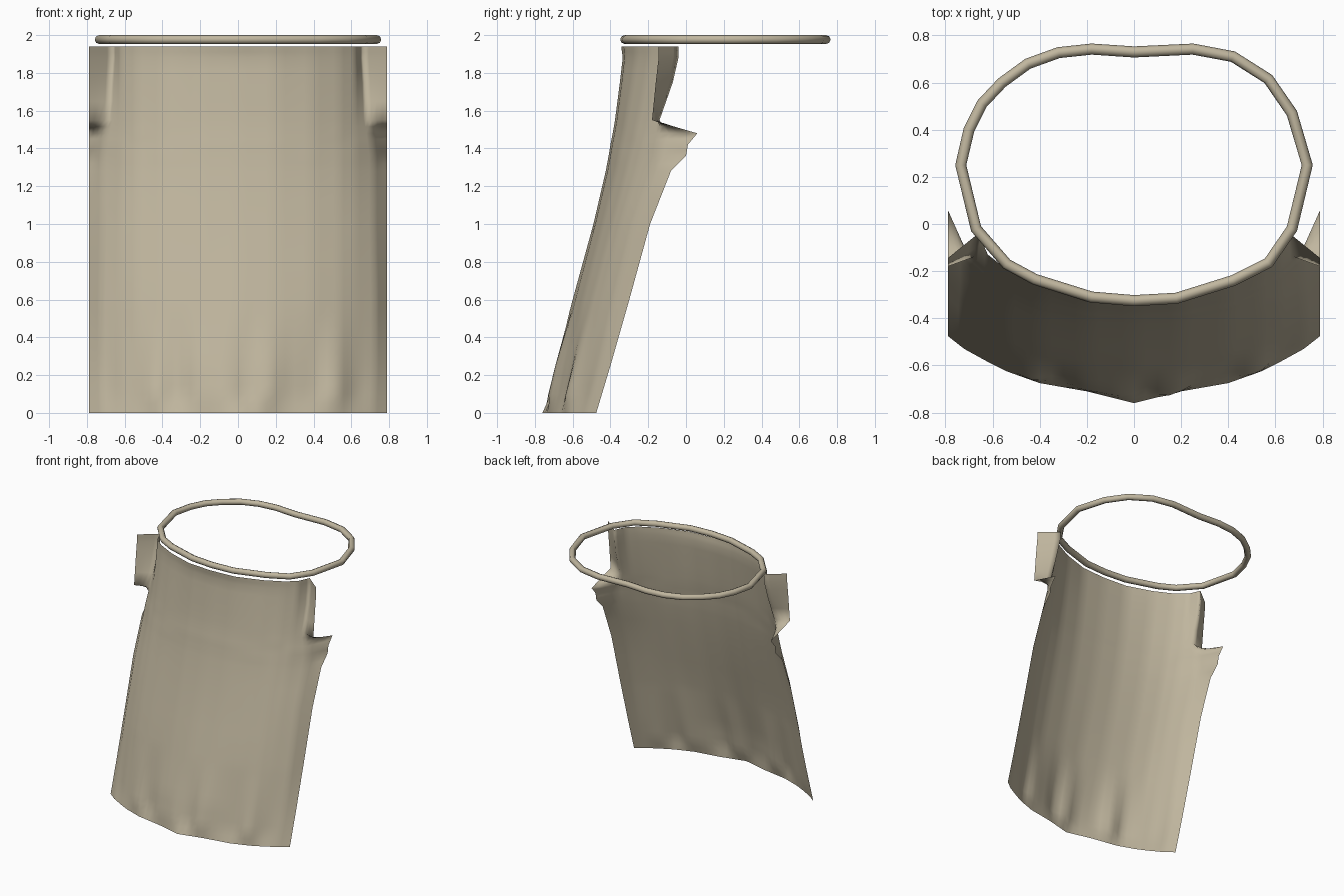
import bpy, math

if "Cube" in bpy.data.objects:
    bpy.data.objects.remove(bpy.data.objects["Cube"])

cloth_mat = bpy.data.materials.new("beige_cloth")
cloth_mat.diffuse_color = (0.53, 0.47, 0.345, 1)
cloth_mat.use_nodes = True
cloth_mat.node_tree.nodes["Principled BSDF"].inputs["Base Color"].default_value = cloth_mat.diffuse_color


def lerp(a, b, t):
    return a + (b - a) * t


# Half cross-sections of the hanging cloth: z, fold x, then y per column
COLS = [0, 0.2, 0.4, 0.54, 0.62]
ROWS = [
    (0.00, 0.72, -.760, -.710, -.675, -.625, -.585, -.530, -.475),
    (0.25, 0.73, -.695, -.670, -.620, -.570, -.530, -.460, -.400),
    (0.60, 0.73, -.600, -.585, -.545, -.495, -.450, -.380, -.300),
    (1.00, 0.72, -.490, -.480, -.440, -.390, -.350, -.280, -.190),
    (1.28, 0.72, -.425, -.415, -.370, -.315, -.265, -.180, -.080),
    (1.36, 0.72, -.410, -.400, -.355, -.295, -.245, -.155, 0.000),
    (1.42, 0.71, -.400, -.390, -.342, -.280, -.230, -.150, 0.010),
    (1.48, 0.70, -.388, -.378, -.330, -.268, -.212, -.140, 0.060),
    (1.55, 0.68, -.376, -.366, -.318, -.252, -.195, -.140, -.180),
    (1.75, 0.67, -.350, -.340, -.285, -.215, -.155, -.070, -.160),
    (1.88, 0.66, -.335, -.325, -.265, -.195, -.135, -.040, -.145),
    (1.94, 0.66, -.343, -.330, -.265, -.193, -.130, -.040, -.145),
]


def pleat(x, z):
    """Soft vertical folds that fade out above the hem."""
    fade = max(0, 1 - z / 0.55) * min(1, z / 0.1)
    edge = max(0, 1 - (abs(x) / 0.78) ** 4)
    return 0.022 * fade * edge * (math.sin(19 * x + 1.2) + 0.5 * math.sin(33 * x))


def section(row):
    """Full mirrored cross-section, subdivided between its columns."""
    z, fold, *ys = row
    half = list(zip(COLS + [fold, 0.79], ys))
    full = [(-x, y) for x, y in reversed(half[1:])] + half
    pts = []
    for (x0, y0), (x1, y1) in zip(full, full[1:]):
        for k in range(4):
            x = lerp(x0, x1, k / 4)
            pts.append((x, lerp(y0, y1, k / 4) + pleat(x, z), z))
    pts.append((*full[-1], z))
    return pts


# Cloth sheet lofted through the sections
sections = []
for low, high in zip(ROWS, ROWS[1:]):
    steps = 5 if low[0] < 0.6 else 2
    for k in range(steps):
        sections.append(section([lerp(a, b, k / steps) for a, b in zip(low, high)]))
sections.append(section(ROWS[-1]))
n = len(sections[0])
verts = [p for s in sections for p in s]
faces = [(j * n + i, j * n + i + 1, (j + 1) * n + i + 1, (j + 1) * n + i)
         for j in range(len(sections) - 1) for i in range(n - 1)]
mesh = bpy.data.meshes.new("hanging_cloth")
mesh.from_pydata(verts, [], faces)
mesh.polygons.foreach_set("use_smooth", [True] * len(faces))
mesh.materials.append(cloth_mat)
cloth = bpy.data.objects.new("hanging_cloth", mesh)
bpy.context.collection.objects.link(cloth)

# Waist cord: closed tube around the waist
LOOP = [(0, -.325), (.18, -.315), (.42, -.24), (.57, -.165), (.67, -.02), (.735, .25),
        (.67, .47), (.57, .615), (.42, .71), (.25, .742), (0, .73), (-.18, .742),
        (-.32, .727), (-.45, .68), (-.56, .60), (-.645, .51), (-.70, .40),
        (-.735, .25), (-.67, -.02), (-.54, -.17), (-.42, -.235), (-.18, -.31)]
curve = bpy.data.curves.new("waist_cord", "CURVE")
curve.dimensions = "3D"
curve.bevel_depth = 0.0235
curve.bevel_resolution = 2
spline = curve.splines.new("POLY")
spline.points.add(len(LOOP) - 1)
for point, (x, y) in zip(spline.points, LOOP):
    point.co = (x, y, 1.9765, 1)
spline.use_cyclic_u = True
curve.materials.append(cloth_mat)
cord = bpy.data.objects.new("waist_cord", curve)
bpy.context.collection.objects.link(cord)
bpy.context.view_layer.objects.active = cord
cord.select_set(True)
bpy.ops.object.convert(target="MESH")
bpy.ops.object.shade_smooth()
